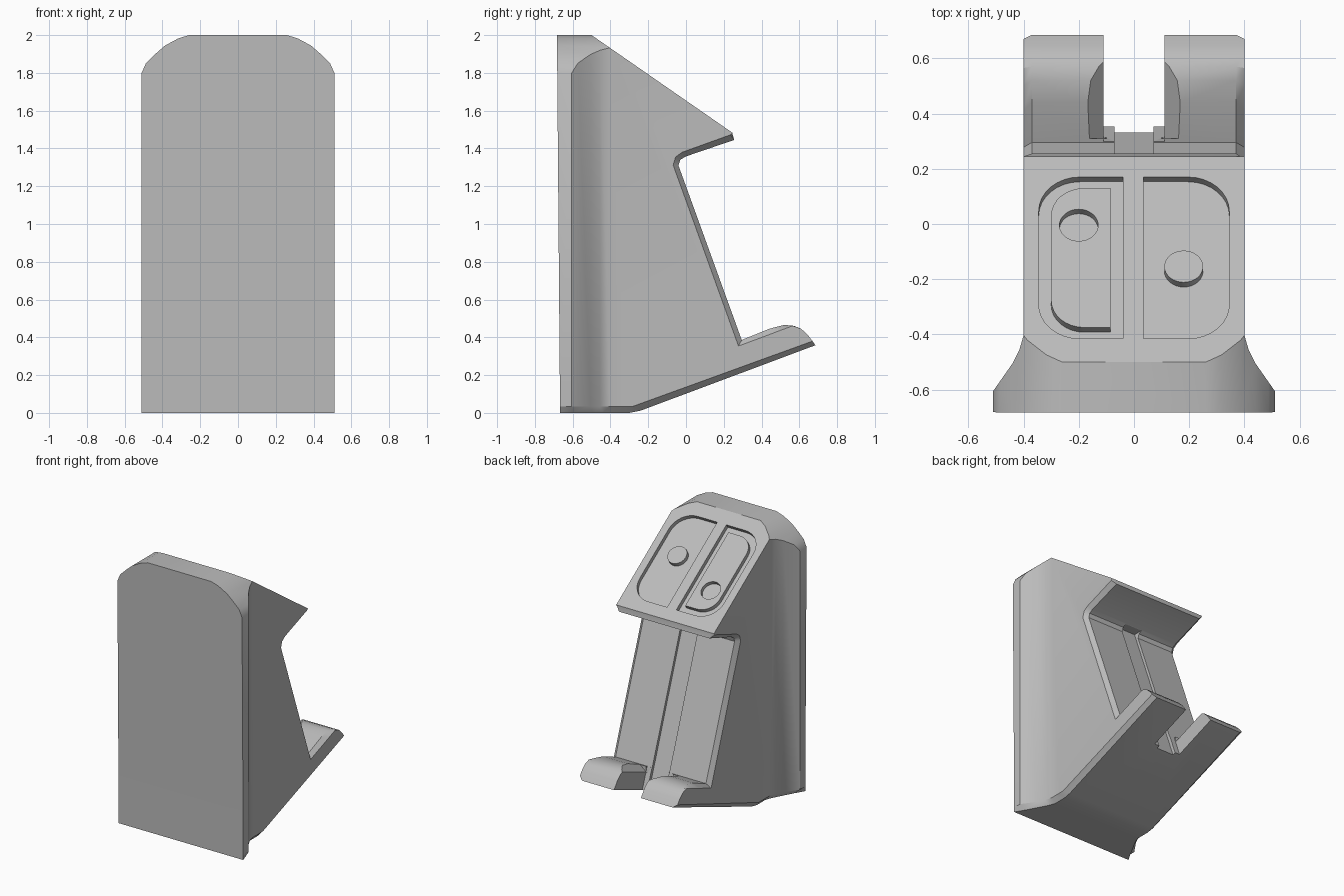
import bpy, bmesh, math
from mathutils import Matrix

if "Cube" in bpy.data.objects:
    bpy.data.objects.remove(bpy.data.objects["Cube"], do_unlink=True)

grey = bpy.data.materials.new("light grey plastic")
grey.use_nodes = True
COLOUR = (0.5, 0.5, 0.5, 1)
grey.diffuse_color = COLOUR
grey.node_tree.nodes["Principled BSDF"].inputs["Base Color"].default_value = COLOUR


def loft(name, rings, matrix=None):
    """Closed solid through rings with equal point counts."""
    bm = bmesh.new()
    loops = [[bm.verts.new(p) for p in ring] for ring in rings]
    n = len(loops[0])
    for a, b in zip(loops, loops[1:]):
        for i in range(n):
            j = (i + 1) % n
            bm.faces.new((a[i], a[j], b[j], b[i]))
    bm.faces.new(loops[0][::-1])
    bm.faces.new(loops[-1])
    if matrix:
        bm.transform(matrix)
    bmesh.ops.recalc_face_normals(bm, faces=bm.faces)
    mesh = bpy.data.meshes.new(name)
    bm.to_mesh(mesh)
    bm.free()
    obj = bpy.data.objects.new(name, mesh)
    bpy.context.collection.objects.link(obj)
    mesh.materials.append(grey)
    return obj


def side_loft(name, stations):
    """Side profiles (y, z) placed at x stations."""
    return loft(name, [[(x, y, z) for y, z in prof] for x, prof in stations])


def slab(name, outline, low, high, matrix):
    return loft(name, [[(x, y, z) for x, y in outline] for z in (low, high)], matrix)


def boolean(obj, tool, operation):
    mod = obj.modifiers.new(operation, "BOOLEAN")
    mod.operation, mod.solver, mod.object = operation, "EXACT", tool
    bpy.context.view_layer.objects.active = obj
    bpy.ops.object.modifier_apply(modifier=mod.name)
    bpy.data.objects.remove(tool, do_unlink=True)


# Body: side profile with chamfered flanks
shared_top = [(-0.6, 2.1), (0.245, 2.1), (0.245, 1.48)]
tip_curve = [(0.61, 0.445), (0.645, 0.412)]
centre = shared_top + [
    (0.255, 1.445), (0.0, 1.358), (-0.03, 1.34), (-0.04, 1.31),
    (0.295, 0.386), (0.44, 0.445), (0.52, 0.466), (0.57, 0.461)] + tip_curve + [
    (0.685, 0.358), (-0.24, 0.012), (-0.3, 0), (-0.6, 0)]
flank = shared_top + [
    (0.235, 1.472), (-0.02, 1.38), (-0.055, 1.355), (-0.068, 1.312),
    (0.278, 0.354), (0.41, 0.403), (0.5, 0.437), (0.565, 0.461)] + tip_curve + [
    (0.67, 0.38), (-0.28, 0.035), (-0.32, 0.035), (-0.6, 0.035)]
body = side_loft("stand_body", [(-0.4, flank), (-0.37, centre), (0.37, centre), (0.4, flank)])


# Front plate flaring out from the body
def plan(half, z, front):
    pts = [(x, y, z) for x, y in [(0.51, front)] + half]
    return pts + [(-x, y, z) for x, y, z in reversed(pts)]


wide = [(0.51, -0.605), (0.44, -0.505), (0.415, -0.455), (0.399, -0.4)]
foot = [(0.47, -0.6), (0.41, -0.49), (0.385, -0.44), (0.37, -0.4)]
plate = loft("front_plate", [plan(foot, 0, -0.667), plan(wide, 0.035, -0.667),
                             plan(wide, 2.1, -0.684)])
boolean(body, plate, "UNION")

# Rounded upper corners
arc = [(0.6, -0.1), (0.6, 1.62), (0.51, 1.8), (0.487, 1.852), (0.44, 1.898),
       (0.386, 1.945), (0.317, 1.982), (0.26, 2.0)]
arc += [(-x, z) for x, z in reversed(arc)]
boolean(body, loft("corner_cutter", [[(x, y, z) for x, z in arc] for y in (-1, 1)]), "INTERSECT")

# Sloping top
SLOPE = 0.693
def slope_z(y):
    return 2 - (y + 0.5) * SLOPE

wedge = [(-0.5, 2), (-0.5, 2.3), (0.5, 2.3), (0.5, slope_z(0.5))]
boolean(body, side_loft("slope_cutter", [(-1, wedge), (1, wedge)]), "DIFFERENCE")

# Gap between the two hooks, with its chamfered inner edges
gap = [(0.257, 0.5), (0.8, 0.5), (0.8, 0.1), (0.402, 0.1)]
boolean(body, side_loft("gap_cutter", [(-0.11, gap), (0.11, gap)]), "DIFFERENCE")


def chamfer(drop):
    return [(0.31, 0.7), (0.8, 0.7), (0.8, 0.576 - drop), (0.31, 0.395 - drop)]

for s in (-1, 1):
    stations = [(s * 0.1, chamfer(0.052)), (s * 0.18, chamfer(-0.012))]
    boolean(body, side_loft("hook_chamfer", stations), "DIFFERENCE")

# Cable groove down the cradle back
groove = [(-0.078, 1.355), (0.1, 1.355), (0.6, 0.05), (0.395, 0.05)]
boolean(body, side_loft("groove_cutter", [(-0.07, groove), (0.07, groove)]), "DIFFERENCE")

# Pockets on the sloping top, in the slope's own plane
angle = math.atan(SLOPE)
on_slope = Matrix.Translation((0, 0, slope_z(0))) @ Matrix.Rotation(-angle, 4, "X")


def d_shape(inner, outer, low, high, r):
    """Rectangle with its two outer corners rounded."""
    s = 1 if outer > 0 else -1
    pts = [(inner, low)]
    for cy, start in ((low + r, -90), (high - r, 0)):
        for k in range(9):
            a = math.radians(start + k * 90 / 8)
            pts.append((outer - s * r + s * r * math.cos(a), cy + r * math.sin(a)))
    return pts + [(inner, high)]


def disc(cx, cy, r=0.07, n=32):
    return [(cx + r * math.cos(k * math.tau / n), cy + r * math.sin(k * math.tau / n))
            for k in range(n)]


DEPTH = 0.03
for inner, outer in ((-0.04, -0.345), (0.035, 0.345)):
    pocket = d_shape(inner, outer, -0.505, 0.207, 0.15)
    boolean(body, slab("pocket_cutter", pocket, -DEPTH, 0.1, on_slope), "DIFFERENCE")

# Raised pad with a round hole, and a round button
pad = slab("raised_pad", d_shape(-0.085, -0.3, -0.456, 0.158, 0.12), -DEPTH - 0.01, 0, on_slope)
boolean(pad, slab("hole_cutter", disc(-0.2, -0.005), -0.028, 0.1, on_slope), "DIFFERENCE")
button = slab("round_button", disc(0.18, -0.187), -DEPTH - 0.01, 0, on_slope)

# Smooth shading with crisp edges
for obj in (body, pad, button):
    bpy.ops.object.select_all(action="DESELECT")
    obj.select_set(True)
    bpy.context.view_layer.objects.active = obj
    bpy.ops.object.shade_smooth_by_angle(angle=math.radians(30))
